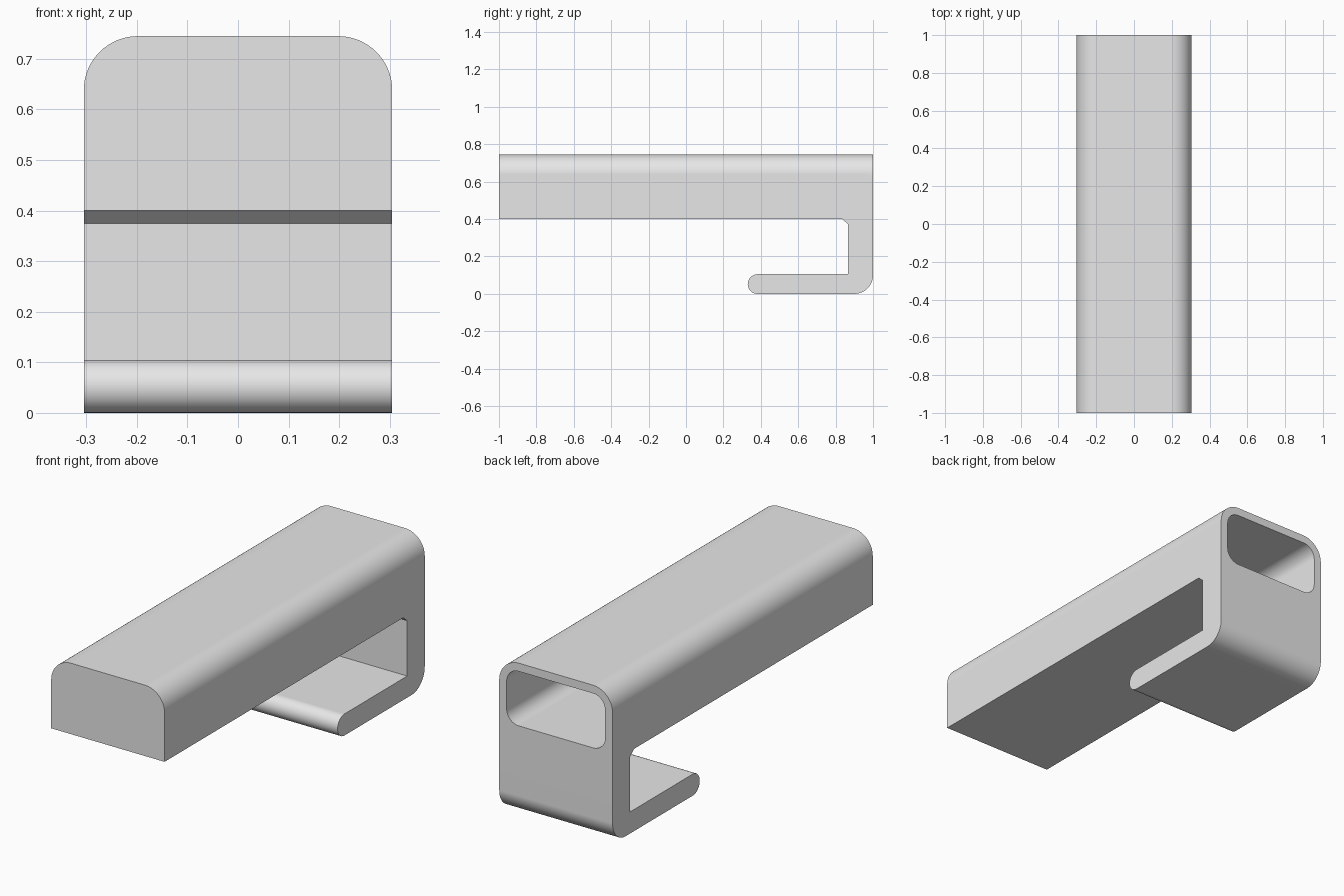
import bpy
import bmesh
from math import cos, sin, radians
from mathutils import Vector

default = bpy.data.objects.get("Cube")
if default:
    bpy.data.objects.remove(default, do_unlink=True)

HALF_W, TOP, WALL = 0.305, 0.745, 0.04
BEAM_Z, ARM_Z, POST_Y = 0.40, 0.105, 0.865

grey = bpy.data.materials.new("plain grey")
grey.use_nodes = True
colour = (0.8, 0.8, 0.8, 1)
grey.diffuse_color = colour
grey.node_tree.nodes["Principled BSDF"].inputs["Base Color"].default_value = colour


def arc(u, v, r, start, end, steps=16):
    """Points of a circular arc, angles in degrees."""
    angles = [radians(start + (end - start) * i / steps) for i in range(steps + 1)]
    return [(u + r * cos(a), v + r * sin(a)) for a in angles]


def prism(name, profile, place, sweep):
    """Extrude a closed 2D profile along the sweep vector."""
    bm = bmesh.new()
    face = bm.faces.new([bm.verts.new(place(u, v)) for u, v in profile])
    new = bmesh.ops.extrude_face_region(bm, geom=[face])["geom"]
    verts = [g for g in new if isinstance(g, bmesh.types.BMVert)]
    bmesh.ops.translate(bm, verts=verts, vec=Vector(sweep))
    bmesh.ops.recalc_face_normals(bm, faces=bm.faces)
    mesh = bpy.data.meshes.new(name)
    bm.to_mesh(mesh)
    bm.free()
    mesh.materials.append(grey)
    obj = bpy.data.objects.new(name, mesh)
    bpy.context.collection.objects.link(obj)
    return obj


# Side outline: beam, post and hooked arm with a round tip
r_tip = ARM_Z / 2
side = [(-1, TOP), (-1, BEAM_Z), (POST_Y - 0.03, BEAM_Z), (POST_Y, 0.374), (POST_Y, ARM_Z)]
side += arc(0.33 + r_tip, r_tip, r_tip, 90, 270)
side += arc(0.9, 0.1, 0.1, 270, 360)
side += [(1, TOP)]
bracket = prism("hooked_beam", side, lambda y, z: (-HALF_W, y, z), (2 * HALF_W, 0, 0))

# Envelope that rounds the two long top edges
r_top = 0.107
envelope_shape = [(-0.5, -0.1), (0.5, -0.1), (0.5, 0.3), (HALF_W, 0.3)]
envelope_shape += arc(HALF_W - r_top, TOP - r_top, r_top, 0, 90)
envelope_shape += arc(r_top - HALF_W, TOP - r_top, r_top, 90, 180)
envelope_shape += [(-HALF_W, 0.3), (-0.5, 0.3)]
envelope = prism("rounding_cutter", envelope_shape, lambda x, z: (x, -1.2, z), (0, 2.4, 0))

# Rounded hollow, open at the back and closed at the front
r_in = 0.065
right, low, high = HALF_W - WALL - r_in, BEAM_Z + WALL + r_in, TOP - WALL - r_in
hollow_shape = (arc(right, high, r_in, 0, 90) + arc(-right, high, r_in, 90, 180)
                + arc(-right, low, r_in, 180, 270) + arc(right, low, r_in, 270, 360))
hollow = prism("hollow_cutter", hollow_shape, lambda x, z: (x, WALL - 1, z), (0, 2.2, 0))

bpy.ops.object.select_all(action="DESELECT")
bracket.select_set(True)
bpy.context.view_layer.objects.active = bracket
for cutter, operation in ((envelope, "INTERSECT"), (hollow, "DIFFERENCE")):
    cut = bracket.modifiers.new(cutter.name, "BOOLEAN")
    cut.operation, cut.object, cut.solver = operation, cutter, "EXACT"
    bpy.ops.object.modifier_apply(modifier=cut.name)
    bpy.data.objects.remove(cutter, do_unlink=True)

# Smooth curves, crisp edges
bpy.ops.object.shade_smooth_by_angle(angle=radians(30))
weighted = bracket.modifiers.new("weighted_normals", "WEIGHTED_NORMAL")
weighted.keep_sharp = True
